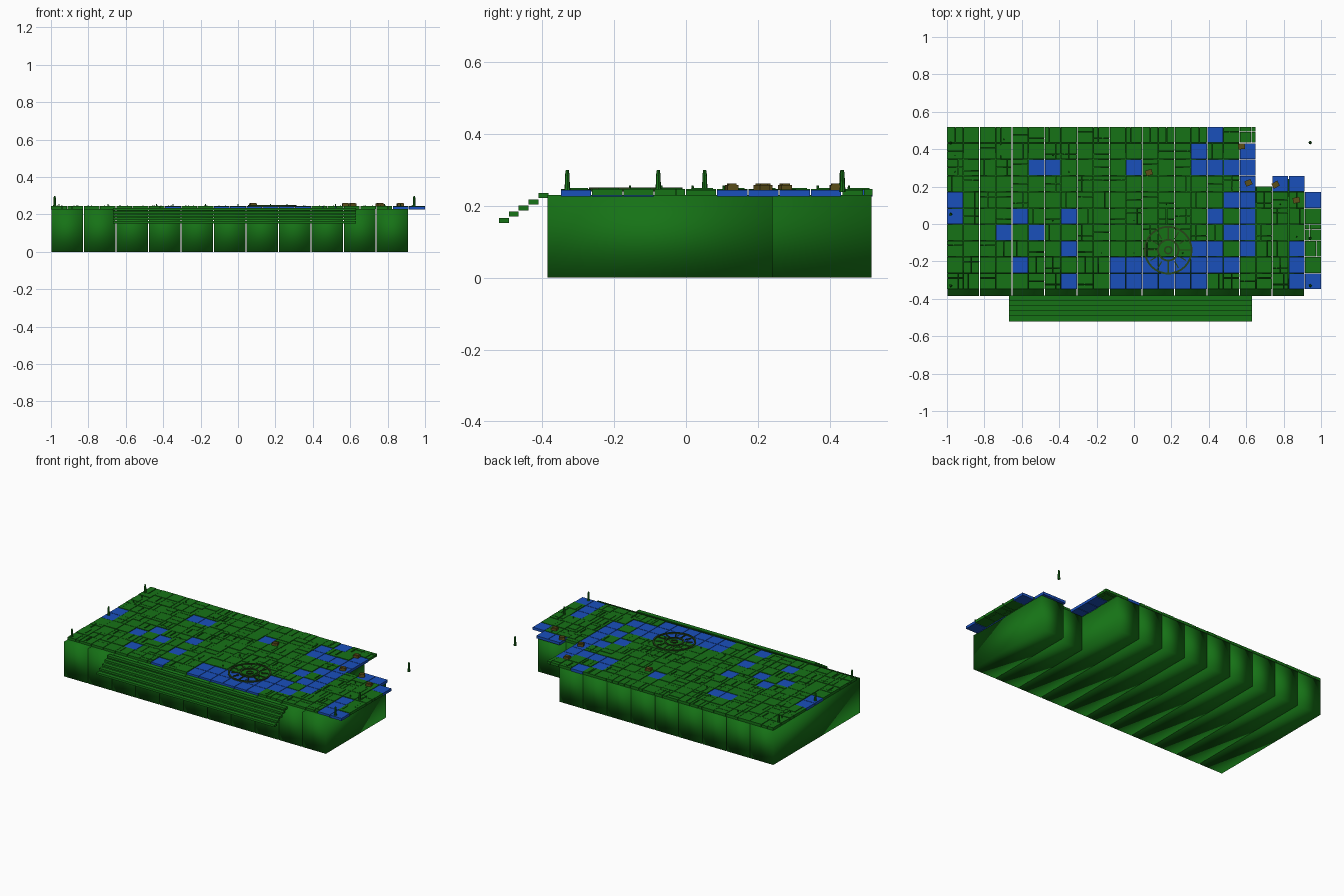
import bpy, bmesh, math, random
from mathutils import Matrix

if "Cube" in bpy.data.objects:
    bpy.data.objects.remove(bpy.data.objects["Cube"])

random.seed(4)
P = 2 / 23          # deck tile pitch
TOP, BACK = 0.246, 0.52


def material(name, rgb):
    m = bpy.data.materials.new(name)
    m.diffuse_color = (*rgb, 1)
    m.use_nodes = True
    m.node_tree.nodes["Principled BSDF"].inputs["Base Color"].default_value = m.diffuse_color
    return m


GREEN = material("green", (0.008, 0.17, 0.008))
BLUE = material("blue", (0.01, 0.08, 0.5))
OLIVE = material("olive", (0.11, 0.08, 0.01))
DARK = material("dark_green", (0.02, 0.06, 0.01))


def finish(bm, name, mat, smooth=False):
    me = bpy.data.meshes.new(name)
    bm.to_mesh(me)
    bm.free()
    me.materials.append(mat)
    for p in me.polygons:
        p.use_smooth = smooth
    ob = bpy.data.objects.new(name, me)
    bpy.context.collection.objects.link(ob)
    return ob


def box(bm, x0, x1, y0, y1, z0, z1, rot=0):
    m = (Matrix.Translation(((x0 + x1) / 2, (y0 + y1) / 2, (z0 + z1) / 2))
         @ Matrix.Rotation(rot, 4, 'Z')
         @ Matrix.Diagonal((x1 - x0, y1 - y0, z1 - z0, 1)))
    return bmesh.ops.create_cube(bm, size=1, matrix=m)["verts"]


def cone(bm, x, y, z0, z1, r0, r1, n=8):
    bmesh.ops.create_cone(bm, cap_ends=True, segments=n, radius1=r0, radius2=r1, depth=z1 - z0,
                          matrix=Matrix.Translation((x, y, (z0 + z1) / 2)))


def ring(bm, cx, cy, r0, r1, z0, z1, n=32):
    loops = []
    for r, z in ((r0, z0), (r1, z0), (r1, z1), (r0, z1)):
        loops.append([bm.verts.new((cx + r * math.cos(2 * math.pi * i / n),
                                    cy + r * math.sin(2 * math.pi * i / n), z)) for i in range(n)])
    for k in range(4):
        a, b = loops[k], loops[(k + 1) % 4]
        for i in range(n):
            j = (i + 1) % n
            bm.faces.new((a[i], a[j], b[j], b[i]))
    bmesh.ops.recalc_face_normals(bm, faces=bm.faces)


# foundation: eleven soft-shaded bays, the last two shorter at the back
for i in range(11):
    bm = bmesh.new()
    back = BACK - 0.004 if i < 9 else (0.2 if i == 9 else 0.24)
    x = -1 + i * 2 * P
    box(bm, x + 0.002, x + 2 * P - 0.003, -0.385, back, 0, 0.23)
    finish(bm, "foundation_bay", GREEN, True)

# deck tiles: blue cells listed by row from the back
blue = {0: [16], 1: [15, 18], 2: [5, 6, 11, 15, 16, 17, 18], 3: [18, 20, 21],
        4: [0, 17, 18, 22], 5: [0, 4, 7, 16, 18], 6: [3, 5, 17, 18],
        7: [7, 15, 16, 18, 21], 8: [4, *range(10, 18), 21],
        9: [7, *range(10, 16), 21, 22]}
green_bm, blue_bm, trim_bm = bmesh.new(), bmesh.new(), bmesh.new()
for r in range(10):
    cols = list(range(19 if r < 4 else 23)) + ([20, 21] if r == 3 else [])
    for c in cols:
        x, y, g = -1 + c * P, BACK - (r + 1) * P, 0.0015
        if c in blue[r]:
            box(blue_bm, x + g, x + P - g, y + g, y + P - g, 0.226, 0.243)
            continue
        # green tiles are split into two or four slabs at random
        nx, ny = random.choice(((1, 1), (2, 1), (1, 2), (2, 2), (1, 1)))
        sx = [0, random.choice((0.3, 0.5, 0.7)), 1] if nx == 2 else [0, 1]
        sy = [0, random.choice((0.3, 0.5, 0.7)), 1] if ny == 2 else [0, 1]
        for a, b in zip(sx, sx[1:]):
            for d, e in zip(sy, sy[1:]):
                box(green_bm, x + a * P + g, x + b * P - g, y + d * P + g, y + e * P - g,
                    0.228, TOP - random.choice((0, 0.001, 0.002)))
        # thin raised seams and studs
        if random.random() < 0.3:
            t = x + random.uniform(0.2, 0.8) * P
            box(trim_bm, t - 0.003, t + 0.003, y + 0.02, y + P - 0.01, 0.244, 0.249)
        if random.random() < 0.12:
            cone(trim_bm, x + P / 2, y + 0.02, 0.244, 0.256, 0.004, 0.003, 6)
finish(green_bm, "deck_tiles_green", GREEN)
finish(blue_bm, "deck_tiles_blue", BLUE)
finish(trim_bm, "deck_trim", GREEN)

# small filler slab behind the notch
bm = bmesh.new()
box(bm, 0.655, 0.737, 0.174, 0.2, 0.228, 0.245)
finish(bm, "notch_slab", GREEN)

# front stairs: five floating treads
bm = bmesh.new()
for i in range(5):
    y, z = -0.52 + i * 0.0275, 0.152 + i * 0.0172
    box(bm, -0.668, 0.63, y, y + 0.0275, z, z + 0.014)
finish(bm, "stair_treads", GREEN)

# round floor emblem: rings and spokes
cx, cy = 0.183, -0.14
bm = bmesh.new()
for r0, r1 in ((0.12, 0.13), (0.05, 0.06), (0.014, 0.023)):
    ring(bm, cx, cy, r0, r1, 0.24, 0.2505)
for k in range(12):
    a = 2 * math.pi * k / 12
    rr, ln = (0.09, 0.04) if k % 3 else (0.088, 0.065)
    px, py = cx + rr * math.cos(a), cy + rr * math.sin(a)
    box(bm, px - ln / 2, px + ln / 2, py - 0.003, py + 0.003, 0.24, 0.249, a)
finish(bm, "floor_rings", DARK)

# perimeter posts with tapered caps
bm = bmesh.new()
posts = [(-0.98, -0.33), (-0.98, 0.052), (-0.98, 0.433),
         (0.942, -0.33), (0.942, -0.077), (0.942, 0.435)]
for x, y in posts:
    cone(bm, x, y, 0.238, 0.25, 0.009, 0.008)
    cone(bm, x, y, 0.25, 0.285, 0.0075, 0.006)
    cone(bm, x, y, 0.285, 0.299, 0.0065, 0.004)
finish(bm, "perimeter_posts", GREEN)

# small olive crates
bm = bmesh.new()
for x, y, a in ((0.08, 0.275, 0.3), (0.575, 0.415, 0.1), (0.612, 0.22, 0.4),
                (0.757, 0.21, 0.5), (0.868, 0.127, 0.2)):
    box(bm, x - 0.018, x + 0.018, y - 0.015, y + 0.015, 0.243, 0.258, a)
    box(bm, x - 0.014, x + 0.014, y - 0.011, y + 0.011, 0.258, 0.262, a)
finish(bm, "crates", OLIVE)
